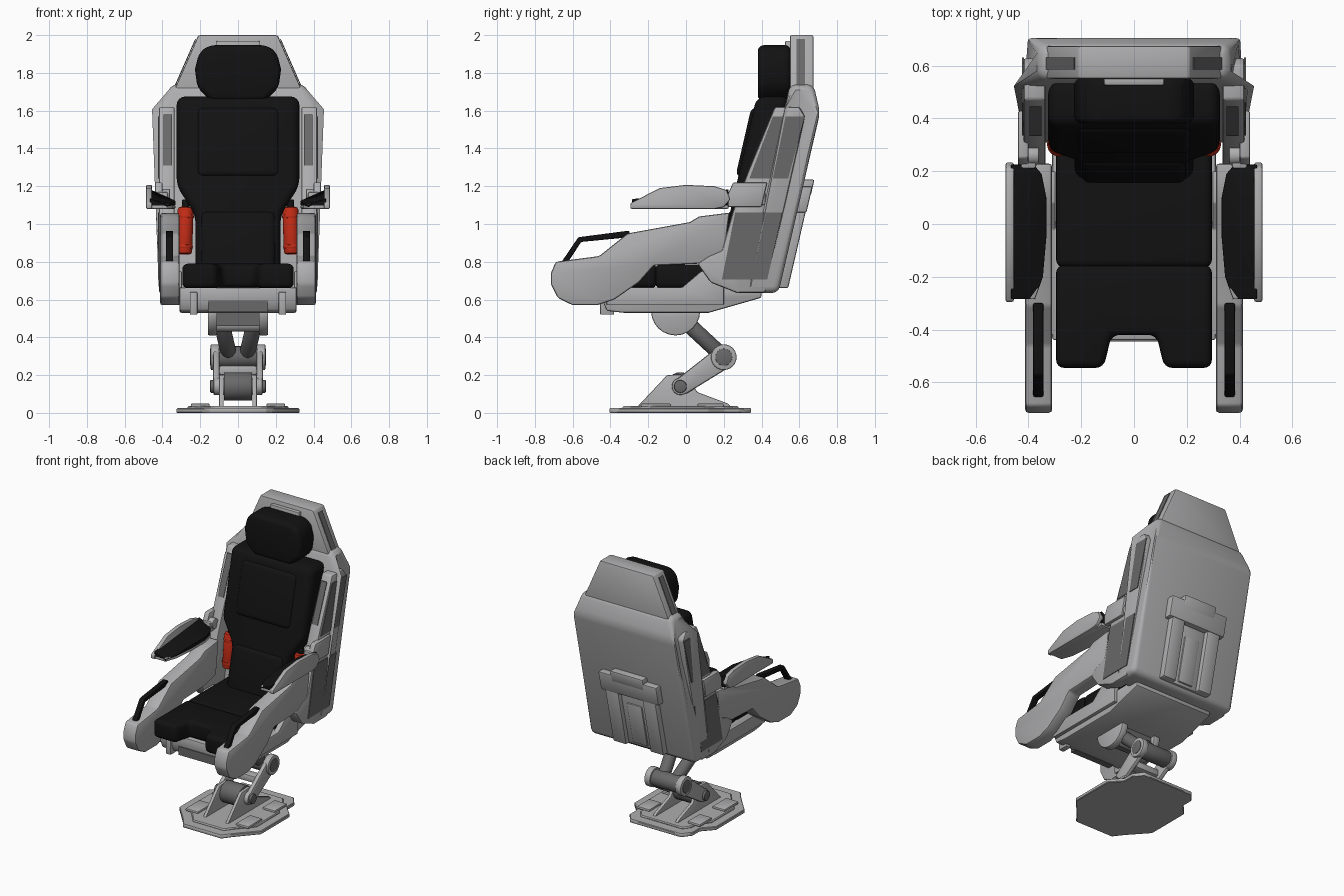
import bpy, bmesh, math
from mathutils import Vector

cube = bpy.data.objects.get("Cube")
if cube:
    bpy.data.objects.remove(cube, do_unlink=True)


def material(name, r, g, b):
    m = bpy.data.materials.new(name)
    m.use_nodes = True
    m.diffuse_color = (r, g, b, 1)
    bsdf = next(n for n in m.node_tree.nodes if n.type == 'BSDF_PRINCIPLED')
    bsdf.inputs["Base Color"].default_value = (r, g, b, 1)
    bsdf.inputs["Roughness"].default_value = 0.6
    return m


LIGHT = material("light grey", 0.42, 0.42, 0.43)
DARK = material("dark grey", 0.14, 0.14, 0.14)
BLACK = material("black fabric", 0.006, 0.006, 0.006)
RED = material("red", 0.55, 0.025, 0.008)


def finish(name, bm, mat, mirror):
    """Turn a bmesh into a shaded object, optionally doubled across x = 0."""
    if mirror:
        copy = bmesh.ops.duplicate(bm, geom=bm.verts[:] + bm.edges[:] + bm.faces[:])
        for v in copy["geom"]:
            if isinstance(v, bmesh.types.BMVert):
                v.co.x *= -1
    bmesh.ops.recalc_face_normals(bm, faces=bm.faces[:])
    mesh = bpy.data.meshes.new(name)
    bm.to_mesh(mesh)
    bm.free()
    mesh.materials.append(mat)
    ob = bpy.data.objects.new(name, mesh)
    bpy.context.collection.objects.link(ob)
    bpy.ops.object.select_all(action='DESELECT')
    ob.select_set(True)
    bpy.context.view_layer.objects.active = ob
    bpy.ops.object.shade_smooth_by_angle(angle=math.radians(35))
    return ob


def prism(name, axis, pts, a, b, mat, bevel=0, seg=2, mirror=False, shape=None):
    """Extrude a 2D profile along an axis from a to b; shape edits each point."""
    place = {"x": lambda p, t: (t, p[0], p[1]),
             "y": lambda p, t: (p[0], t, p[1]),
             "z": lambda p, t: (p[0], p[1], t)}[axis]
    bm = bmesh.new()
    rings = [[bm.verts.new(place(p, t)) for p in pts] for t in (a, b)]
    bm.faces.new(rings[0])
    bm.faces.new(rings[1][::-1])
    for i in range(len(pts)):
        j = (i + 1) % len(pts)
        bm.faces.new((rings[0][i], rings[1][i], rings[1][j], rings[0][j]))
    bmesh.ops.recalc_face_normals(bm, faces=bm.faces[:])
    if shape:
        for v in bm.verts:
            v.co = shape(v.co.copy())
    if bevel:
        bm.normal_update()
        edges = [e for e in bm.edges if e.calc_face_angle(0) > 0.45]
        bmesh.ops.bevel(bm, geom=edges, offset=bevel, segments=seg, profile=0.5,
                        affect='EDGES', clamp_overlap=True)
    return finish(name, bm, mat, mirror)


def box(name, x, y, z, mat, **kw):
    return prism(name, "x", [(y[0], z[0]), (y[1], z[0]), (y[1], z[1]), (y[0], z[1])], *x, mat, **kw)


def rod(name, p, q, r, mat, mirror=False, bevel=0.006):
    """Cylinder between two points."""
    p, q = Vector(p), Vector(q)
    bm = bmesh.new()
    bmesh.ops.create_cone(bm, cap_ends=True, segments=24, radius1=r, radius2=r, depth=(q - p).length)
    rims = [e for e in bm.edges if e.calc_face_angle(0) > 1]
    bmesh.ops.bevel(bm, geom=rims, offset=bevel, segments=2, profile=0.5, affect='EDGES')
    rot = (q - p).to_track_quat('Z', 'Y')
    for v in bm.verts:
        v.co = rot @ v.co + (p + q) / 2
    return finish(name, bm, mat, mirror)


def sym(pts):
    return pts + [(-x, y) for x, y in reversed(pts)]


def recline(co):
    co.y += 0.23 * (co.z - 1.2)
    return co


def shoulders(co):
    if co.z > 1.7:
        co.x *= 0.84
    return co


# Back shell, side wings and head plate
prism("back_shell", "x", [(0.3, 0.635), (0.49, 0.635), (0.71, 1.59), (0.675, 1.74), (0.55, 1.74), (0.52, 1.6)],
      -0.42, 0.42, LIGHT, 0.035, 3, shape=shoulders)
prism("side_wing", "x", [(0.06, 0.79), (0.13, 0.69), (0.27, 0.635), (0.42, 0.637), (0.63, 1.57), (0.6, 1.62),
                         (0.47, 1.62), (0.33, 1.28), (0.25, 1.07), (0.19, 0.86), (0.12, 0.83)],
      0.335, 0.419, LIGHT, 0.012, mirror=True)
prism("head_plate", "y", sym([(0.36, 1.66), (0.21, 2.0)]), 0.55, 0.675, LIGHT, 0.01)
box("head_bracket", (-0.115, 0.115), (0.525, 0.56), (1.7, 1.97), LIGHT, bevel=0.008)

# Dark inset plates on the shell
prism("upper_side_panel", "x", [(0.335, 1.24), (0.54, 1.24), (0.63, 1.57), (0.46, 1.57)],
      0.416, 0.424, DARK, mirror=True)
prism("lower_side_panel", "x", [(0.19, 0.705), (0.43, 0.705), (0.51, 1.06), (0.26, 1.06)],
      0.416, 0.424, DARK, mirror=True)
prism("wing_front_strip", "x", [(0.338, 1.31), (0.445, 1.58), (0.45, 1.58), (0.343, 1.31)],
      0.35, 0.395, DARK, mirror=True, shape=lambda c: c - Vector((0, 0.004, 0)))
prism("head_plate_slot", "y", [(0.346, 1.70), (0.224, 1.977), (0.22, 1.973), (0.342, 1.696)],
      0.585, 0.63, DARK, mirror=True, shape=lambda c: c + Vector((0.003, 0, 0.002)))
prism("side_belt", "x", [(0.19, 1.09), (0.4, 1.09), (0.43, 1.22), (0.25, 1.22)],
      0.4, 0.44, LIGHT, 0.008, mirror=True)


# Rear pack, parallel to the sloping back
def back_plate(name, x, z, depth, mat=LIGHT, mirror=False):
    line = [0.49 + 0.23 * (h - 0.635) for h in z]
    prism(name, "x", [(line[0] - 0.03, z[0]), (line[0] + depth, z[0]),
                      (line[1] + depth, z[1]), (line[1] - 0.03, z[1])], *x, mat, 0.01, mirror=mirror)


back_plate("pack_top_bar", (-0.23, 0.23), (1.06, 1.2), 0.05)
back_plate("pack_top_tab", (-0.13, 0.13), (1.15, 1.235), 0.052)
back_plate("pack_leg", (0.095, 0.2), (0.66, 1.08), 0.045, mirror=True)
back_plate("pack_channel", (-0.11, 0.11), (0.66, 1.08), 0.012)
back_plate("pack_center", (-0.06, 0.06), (0.68, 0.99), 0.022)

# Cushions
prism("back_cushion", "y", sym([(0.225, 0.72), (0.225, 1.05), (0.325, 1.2), (0.325, 1.675)]),
      0.265, 0.44, BLACK, 0.045, 4, shape=recline)
prism("lumbar_pad", "y", sym([(0.2, 0.76), (0.2, 1.07)]), 0.25, 0.36, BLACK, 0.035, 4, shape=recline)
prism("shoulder_pad", "y", sym([(0.22, 1.25), (0.22, 1.62)]), 0.25, 0.36, BLACK, 0.035, 4, shape=recline)
prism("headrest", "y", sym([(0.14, 1.65), (0.215, 1.72), (0.228, 1.82), (0.205, 1.91), (0.15, 1.947)]),
      0.38, 0.555, BLACK, 0.05, 4)
prism("front_seat_cushion", "z", sym([(0.295, -0.155), (0.295, -0.545), (0.115, -0.545), (0.085, -0.42)]),
      0.66, 0.79, BLACK, 0.03, 4)
box("rear_seat_cushion", (-0.295, 0.295), (-0.165, 0.32), (0.66, 0.785), BLACK, bevel=0.03, seg=4)

# Seat pan
prism("seat_pan", "x", [(-0.44, 0.59), (-0.42, 0.54), (-0.33, 0.53), (0.12, 0.53), (0.4, 0.61), (0.4, 0.665),
                        (-0.44, 0.665)], -0.31, 0.31, LIGHT, 0.01)
prism("seat_side_rail", "x", [(-0.42, 0.57), (0.2, 0.57), (0.2, 0.75), (0.08, 0.75), (-0.02, 0.665), (-0.42, 0.665)],
      0.297, 0.335, LIGHT, 0.006, mirror=True)
box("seat_front_plate", (-0.16, 0.16), (-0.446, -0.4), (0.535, 0.595), DARK)
box("seat_front_clip", (0.215, 0.255), (-0.455, -0.38), (0.52, 0.64), LIGHT, bevel=0.006, mirror=True)

# Lower side arms with grab handles
prism("side_arm", "x", [(-0.715, 0.74), (-0.69, 0.8), (-0.46, 0.83), (-0.31, 0.95), (0.02, 1.01), (0.07, 1.04),
                        (0.23, 1.06), (0.2, 0.82), (0.07, 0.79), (-0.17, 0.78), (-0.25, 0.69), (-0.38, 0.6),
                        (-0.47, 0.57), (-0.6, 0.57), (-0.68, 0.61), (-0.715, 0.68)],
      0.31, 0.412, LIGHT, 0.012, mirror=True)
prism("grab_handle", "x", [(-0.665, 0.79), (-0.57, 0.93), (-0.3, 0.965), (-0.3, 0.93), (-0.555, 0.905), (-0.63, 0.79)],
      0.343, 0.382, BLACK, 0.006, mirror=True)

# Armrests: outer lip, tray, sloped pad and pivot
prism("armrest_lip", "x", [(-0.295, 1.08), (-0.295, 1.11), (-0.14, 1.19), (0, 1.207), (0.15, 1.2), (0.215, 1.18),
                           (0.235, 1.13), (0.2, 1.09), (0.15, 1.08)], 0.455, 0.487, LIGHT, 0.008, mirror=True)
REST = [(0.465, -0.285), (0.375, -0.285), (0.345, -0.2), (0.332, -0.05), (0.332, 0.1), (0.35, 0.19),
        (0.38, 0.225), (0.465, 0.225)]


def slope_pad(co):
    if co.z > 1.11:
        co.z = 1.125 + 0.45 * (co.x - 0.335) - 0.35 * max(0, -co.y - 0.14)
    return co


prism("armrest_tray", "z", REST, 1.08, 1.102, LIGHT, 0.006, mirror=True)
prism("armrest_pad", "z", REST, 1.098, 1.15, BLACK, 0.008, mirror=True, shape=slope_pad)
box("armrest_bracket", (0.37, 0.43), (0.21, 0.42), (1.1, 1.17), LIGHT, bevel=0.01, mirror=True)
rod("armrest_pivot", (0.36, 0.26, 1.15), (0.44, 0.26, 1.15), 0.035, LIGHT, True)

# Red canisters
rod("canister", (0.285, 0.3, 0.84), (0.277, 0.315, 1.09), 0.042, RED, True, 0.015)
rod("canister_band", (0.2846, 0.301, 0.87), (0.284, 0.302, 0.89), 0.045, RED, True)
rod("canister_collar", (0.2786, 0.312, 1.03), (0.278, 0.313, 1.05), 0.045, RED, True)
rod("canister_nozzle", (0.277, 0.315, 1.08), (0.277, 0.318, 1.13), 0.02, BLACK, True)

# Pedestal linkage
half_disc = [(-0.055 + 0.13 * math.cos(a), 0.54 - 0.13 * math.sin(a))
             for a in (math.pi * i / 12 for i in range(13))]
prism("swivel_cheek", "x", half_disc, 0.11, 0.16, LIGHT, 0.008, mirror=True)
box("swivel_block", (-0.11, 0.11), (-0.12, 0.04), (0.46, 0.54), DARK)
rod("swivel_axle", (-0.13, -0.03, 0.47), (0.13, -0.03, 0.47), 0.04, LIGHT)
rod("strut", (0.09, -0.01, 0.49), (0.045, 0.2, 0.295), 0.042, DARK, True)
rod("knee_drum", (-0.13, 0.2, 0.295), (0.13, 0.2, 0.295), 0.058, DARK)
rod("knee_cap", (0.1, 0.2, 0.295), (0.145, 0.2, 0.295), 0.068, LIGHT, True)
rod("knee_bolt", (0.14, 0.2, 0.295), (0.149, 0.2, 0.295), 0.045, DARK, True, 0.002)
prism("lower_link", "x", [(-0.06, 0.17), (0.17, 0.35), (0.235, 0.245), (0.0, 0.1), (-0.05, 0.105)],
      0.098, 0.132, LIGHT, 0.012, mirror=True)
box("link_bridge", (-0.1, 0.1), (0.06, 0.13), (0.2, 0.25), LIGHT, bevel=0.01)
rod("ankle_drum", (-0.075, -0.03, 0.14), (0.075, -0.03, 0.14), 0.075, DARK)
rod("ankle_pin", (-0.13, -0.03, 0.14), (0.13, -0.03, 0.14), 0.045, LIGHT)
rod("ankle_bolt", (0.125, -0.03, 0.14), (0.148, -0.03, 0.14), 0.034, DARK, True)

# Floor base
FOOT = sym([(0.12, 0.345), (0.2, 0.345), (0.25, 0.28), (0.25, 0.2), (0.325, 0.12), (0.325, -0.2),
            (0.2, -0.34), (0.15, -0.405)])
prism("base_plate", "z", FOOT, 0, 0.025, LIGHT, 0.004, 1)
prism("base_deck", "z", [(x * 0.82, y * 0.82 - 0.005) for x, y in FOOT], 0.02, 0.036, LIGHT, 0.006, 1)
for label, y in (("front", (-0.24, -0.08)), ("rear", (0.06, 0.2))):
    box(label + "_base_pad", (0.15, 0.25), y, (0.03, 0.05), LIGHT, bevel=0.008, mirror=True)
prism("base_gusset", "x", [(-0.26, 0.03), (-0.1, 0.2), (0.0, 0.205), (0.06, 0.11), (0.22, 0.05), (0.24, 0.03)],
      0.076, 0.1, LIGHT, 0.006, mirror=True)
